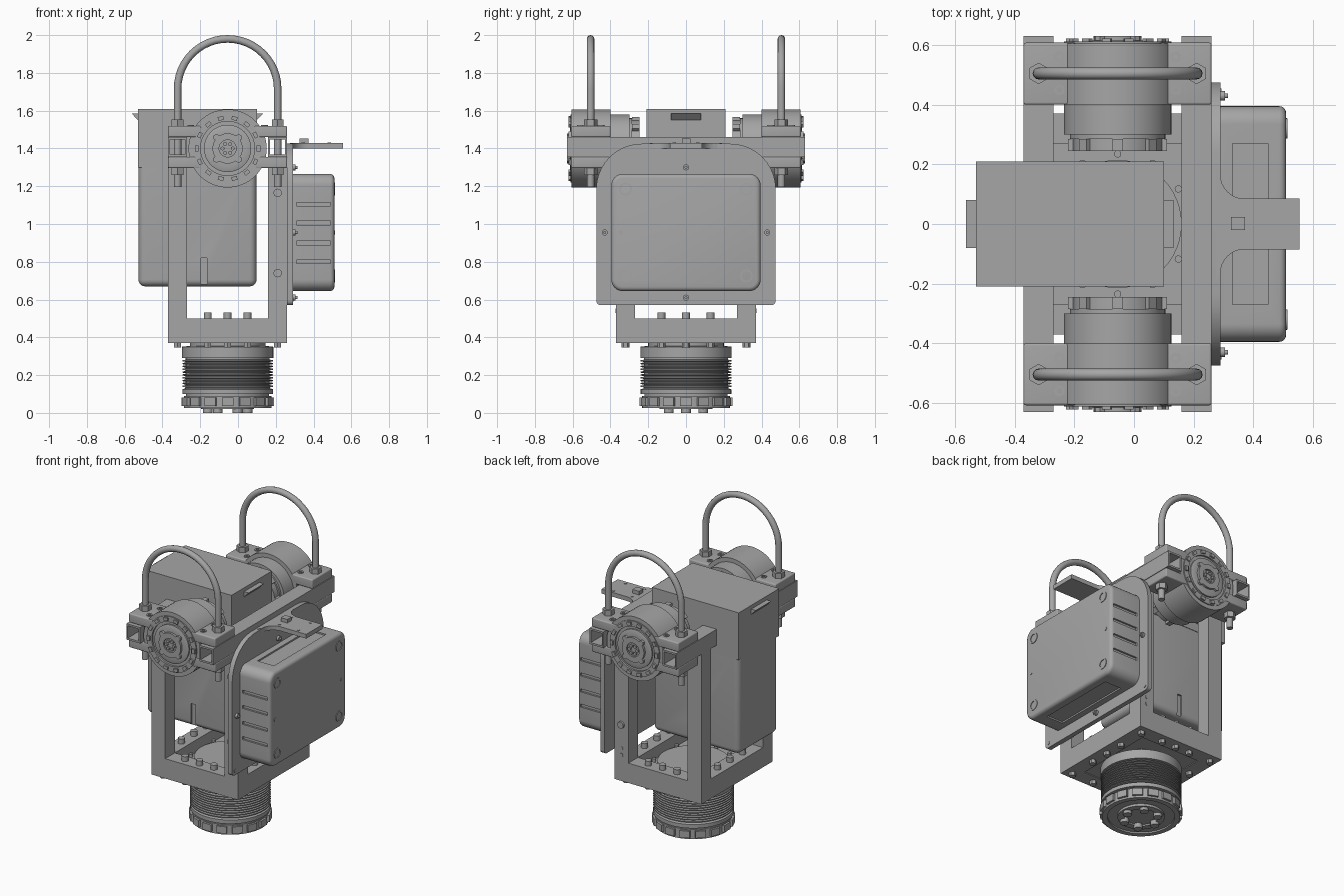
import bpy, bmesh
from math import radians, pi, sin, cos, tan
from mathutils import Vector, Matrix

if "Cube" in bpy.data.objects:
    bpy.data.objects.remove(bpy.data.objects["Cube"])

grey = bpy.data.materials.new("plain grey")
grey.use_nodes = True
grey.diffuse_color = (0.38, 0.38, 0.38, 1)
grey.node_tree.nodes["Principled BSDF"].inputs["Base Color"].default_value = grey.diffuse_color
made = []
CX, AZ = -0.055, 1.4          # shared motor axis
POSTS = (-0.32, 0.21)         # centre lines of the square tubes


def finish(bm, name):
    bmesh.ops.recalc_face_normals(bm, faces=bm.faces)
    me = bpy.data.meshes.new(name)
    bm.to_mesh(me)
    bm.free()
    me.materials.append(grey)
    ob = bpy.data.objects.new(name, me)
    bpy.context.collection.objects.link(ob)
    made.append(ob)
    return ob


def facing(direction):
    return Vector(direction).to_track_quat('Z', 'Y').to_matrix().to_4x4()


def boxes(name, spans, bevel=0, vertical_only=False):
    """Boxes given as (x0, x1, y0, y1, z0, z1)."""
    bm = bmesh.new()
    for x0, x1, y0, y1, z0, z1 in spans:
        mat = Matrix.Translation(((x0 + x1) / 2, (y0 + y1) / 2, (z0 + z1) / 2))
        bmesh.ops.create_cube(bm, size=1, matrix=mat @ Matrix.Diagonal((x1 - x0, y1 - y0, z1 - z0, 1)))
    if bevel:
        bm.normal_update()
        top = max(v.co.z for v in bm.verts)
        edges = [e for e in bm.edges
                 if not vertical_only or min(v.co.z for v in e.verts) < top - 0.001]
        bmesh.ops.bevel(bm, geom=edges, offset=bevel, segments=5, profile=0.5, affect='EDGES')
    return finish(bm, name)


def pins(name, centres, r, h, direction=(0, 0, 1), seg=16):
    """Cylinders that start at each centre and run along direction."""
    bm = bmesh.new()
    for c in centres:
        mat = Matrix.Translation(c) @ facing(direction) @ Matrix.Translation((0, 0, h / 2))
        bmesh.ops.create_cone(bm, cap_ends=True, segments=seg, radius1=r, radius2=r, depth=h, matrix=mat)
    return finish(bm, name)


def lathe(name, profile, centre, direction=(0, 0, 1), seg=64):
    bm = bmesh.new()
    vs = [bm.verts.new((r, 0, z)) for r, z in profile]
    edges = [bm.edges.new(p) for p in zip(vs, vs[1:])]
    bmesh.ops.spin(bm, geom=vs + edges, axis=(0, 0, 1), cent=(0, 0, 0), angle=2 * pi, steps=seg, use_duplicate=False)
    bmesh.ops.remove_doubles(bm, verts=bm.verts, dist=0.0005)
    bm.transform(Matrix.Translation(centre) @ facing(direction))
    return finish(bm, name)


def ring(n, r, start=0):
    return [(r * cos(start + i * 2 * pi / n), r * sin(start + i * 2 * pi / n)) for i in range(n)]


def teeth(name, n, r, size, centre, direction=(0, 0, 1)):
    """Small blocks set in a circle."""
    bm = bmesh.new()
    base = Matrix.Translation(centre) @ facing(direction)
    for i in range(n):
        mat = base @ Matrix.Rotation(i * 2 * pi / n, 4, 'Z') @ Matrix.Translation((r, 0, 0))
        bmesh.ops.create_cube(bm, size=1, matrix=mat @ Matrix.Diagonal((*size, 1)))
    return finish(bm, name)


def slab(name, half, z0, z1, x0, x1, r_low, r_high, end_round=0):
    """Rounded rectangle in the yz plane, extruded along x."""
    pts = []
    for sy, sz, r, a0 in ((1, 1, r_high, 0), (-1, 1, r_high, 90), (-1, 0, r_low, 180), (1, 0, r_low, 270)):
        cy, cz = sy * (half - r), (z1 - r if sz else z0 + r)
        for k in range(11):
            a = radians(a0 + 9 * k)
            pts.append((x0, cy + r * cos(a), cz + r * sin(a)))
    bm = bmesh.new()
    face = bm.faces.new([bm.verts.new(p) for p in pts])
    new = bmesh.ops.extrude_face_region(bm, geom=[face])["geom"]
    bmesh.ops.translate(bm, vec=(x1 - x0, 0, 0), verts=[v for v in new if isinstance(v, bmesh.types.BMVert)])
    if end_round:
        rim = [e for e in bm.edges if all(v.co.x > x1 - 1e-4 for v in e.verts)]
        bmesh.ops.bevel(bm, geom=rim, offset=end_round, segments=4, profile=0.5, affect='EDGES')
    return finish(bm, name)


def carve(ob, cutter):
    mod = ob.modifiers.new("cut", 'BOOLEAN')
    mod.object, mod.solver = cutter, 'EXACT'
    bpy.context.view_layer.update()
    ob.data = bpy.data.meshes.new_from_object(ob.evaluated_get(bpy.context.evaluated_depsgraph_get()))
    ob.modifiers.clear()
    made.remove(cutter)
    bpy.data.objects.remove(cutter)


# Base motor with cooling ribs
profile = [(0, 0.03), (0.1, 0.03), (0.1, 0.02), (0.14, 0.02), (0.14, 0.035), (0.2, 0.035), (0.2, 0.025),
           (0.232, 0.025), (0.232, 0.09), (0.22, 0.09), (0.22, 0.1), (0.24, 0.1), (0.24, 0.125), (0.225, 0.13)]
for i in range(10):
    z = 0.135 + i * 0.015
    profile += [(0.222, z), (0.24, z + 0.003), (0.24, z + 0.009), (0.222, z + 0.012)]
profile += [(0.222, 0.29), (0.242, 0.29), (0.242, 0.35), (0.2, 0.355), (0.2, 0.38), (0, 0.38)]
lathe("base_motor", profile, (CX, 0, 0))
teeth("base_motor_teeth", 16, 0.232, (0.026, 0.062, 0.045), (CX, 0, 0.06))
pins("base_motor_studs", [(CX + x, y, 0) for x, y in ring(6, 0.105)], 0.026, 0.04)

# Base frame
boxes("base_frame", [(x - 0.05, x + 0.05, -0.37, 0.37, 0.37, 0.5) for x in POSTS]
      + [(-0.27, 0.16, min(s * 0.27, s * 0.37), max(s * 0.27, s * 0.37), 0.37, 0.5) for s in (-1, 1)])
boxes("base_plate", [(-0.28, 0.17, -0.28, 0.28, 0.375, 0.42)])
pins("base_disc", [(CX, 0, 0.41)], 0.215, 0.025, seg=48)
pins("base_disc_bolts", [(CX + x, y, 0.41) for x, y in ring(12, 0.235)], 0.012, 0.03)
around = [(x, y) for x in POSTS for y in (-0.13, 0, 0.13)] + [(CX + x, y) for x in (-0.105, 0, 0.105) for y in (-0.32, 0.32)]
pins("frame_top_bolts", [(x, y, 0.495) for x, y in around], 0.021, 0.037)
under = around + [(x, y) for x in POSTS for y in (-0.32, 0.32)]
pins("frame_bottom_bolts", [(x, y, 0.346) for x, y in under], 0.021, 0.03, seg=6)

# Corner posts
boxes("corner_posts", [(x - 0.05, x + 0.05, y - 0.05, y + 0.05, 0.49, 1.36) for x in POSTS for y in (-0.32, 0.32)])
for s in (-1, 1):
    pins("post_screws", [(0.21, s * 0.365, z) for z in (0.74, 1.165)], 0.022, 0.018, (0, s, 0))
    pins("post_pins", [(0.21, s * 0.365, z) for z in (0.54, 0.585)], 0.012, 0.008, (0, s, 0))

# Hollow square rails
for x in POSTS:
    rail = boxes("top_rail", [(x - 0.05, x + 0.05, -0.63, 0.63, 1.355, 1.46)])
    carve(rail, boxes("rail_bore", [(x - 0.04, x + 0.04, -0.7, 0.7, 1.367, 1.448)]))

for s in (-1, 1):
    out = (0, s, 0)
    # Side motor with clamp ring
    lathe("side_motor", [(0, 0.255), (0.1, 0.255), (0.1, 0.245), (0.15, 0.245), (0.15, 0.285), (0.16, 0.285),
                         (0.16, 0.3), (0.18, 0.3), (0.18, 0.4), (0.207, 0.4), (0.207, 0.605), (0.18, 0.605),
                         (0.18, 0.612), (0.143, 0.612), (0.143, 0.6), (0.125, 0.6), (0.125, 0.61), (0.11, 0.615),
                         (0.08, 0.615), (0.08, 0.63), (0.045, 0.63), (0.045, 0.62), (0, 0.62)], (CX, 0, AZ), out)
    teeth("motor_inner_teeth", 8, 0.155, (0.022, 0.035, 0.04), (CX, s * 0.265, AZ), out)
    teeth("motor_rim_bolts", 14, 0.163, (0.02, 0.03, 0.012), (CX, s * 0.616, AZ), out)
    pins("motor_face_bolts", [(CX + x, s * 0.61, AZ + z) for x, z in ring(4, 0.083, pi / 4)], 0.018, 0.02, out, 6)
    pins("motor_hub", [(CX + x, s * 0.615, AZ + z) for x, z in ring(6, 0.027)], 0.011, 0.016, out, 6)
    y0, y1 = sorted((s * 0.4, s * 0.608))
    boxes("clamp_flanges", [(-0.37, CX - 0.14, y0, y1, z, z + 0.06) for z in (1.296, 1.46)]
          + [(CX + 0.14, 0.26, y0, y1, z, z + 0.06) for z in (1.296, 1.46)], 0.008)
    for x in (-0.25, 0.14):
        for y in (0.45, 0.56):
            lathe("flange_washer", [(0.009, 0), (0.018, 0), (0.018, 0.006), (0.009, 0.006), (0.009, 0)], (x, s * y, 1.519), seg=20)

    # U-bolt and nuts
    curve = bpy.data.curves.new("u_bolt", 'CURVE')
    curve.dimensions, curve.bevel_depth, curve.bevel_resolution, curve.use_fill_caps = '3D', 0.02, 4, True
    mid, rad, y = sum(POSTS) / 2, 0.265, s * 0.505
    path = [(POSTS[1], 1.195)] + [(mid + rad * cos(i * pi / 24), 1.715 + rad * sin(i * pi / 24)) for i in range(25)] + [(POSTS[0], 1.195)]
    spline = curve.splines.new('POLY')
    spline.points.add(len(path) - 1)
    for p, (x, z) in zip(spline.points, path):
        p.co = (x, y, z, 1)
    curve.materials.append(grey)
    temp = bpy.data.objects.new("u_bolt_path", curve)
    bpy.context.collection.objects.link(temp)
    bpy.context.view_layer.update()
    mesh = bpy.data.meshes.new_from_object(temp.evaluated_get(bpy.context.evaluated_depsgraph_get()))
    bpy.data.objects.remove(temp)
    rod = bpy.data.objects.new("u_bolt", mesh)
    bpy.context.collection.objects.link(rod)
    made.append(rod)
    pins("u_bolt_nuts", [(x, y, z) for x in POSTS for z in (1.26, 1.518)], 0.036, 0.036, seg=6)

# Large container: rounded body under a square cover
body = boxes("container_body", [(-0.527, 0.098, -0.207, 0.207, 0.67, 1.32)], 0.035, True)
carve(body, boxes("body_notch", [(-0.197, -0.165, y - 0.012, y + 0.012, 0.6, 0.82) for y in (-0.207, 0.207)]))
boxes("container_cover", [(-0.53, 0.1, -0.21, 0.21, 1.3, 1.61)])
for edge, s in ((-0.53, -1), (0.1, 1)):
    bm = bmesh.new()
    tri = bm.faces.new([bm.verts.new(p) for p in ((edge, -0.08, 1.55), (edge, -0.08, 1.585), (edge + s * 0.033, -0.08, 1.585))])
    new = bmesh.ops.extrude_face_region(bm, geom=[tri])["geom"]
    bmesh.ops.translate(bm, vec=(0, 0.16, 0), verts=[v for v in new if isinstance(v, bmesh.types.BMVert)])
    finish(bm, "cover_grip")

# Side plate and its electronics housing
slab("side_plate", 0.475, 0.57, 1.425, 0.26, 0.29, 0.025, 0.24)
housing = slab("housing", 0.395, 0.645, 1.265, 0.285, 0.51, 0.06, 0.06, 0.022)
slots = [(0.31, 0.49, s * 0.395 - 0.012, s * 0.395 + 0.012, z - 0.01, z + 0.01)
         for s in (-1, 1) for z in (0.8, 0.9, 1.005, 1.105)]
slots += [(0.33, 0.45, -0.27, 0.27, z - 0.01, z + 0.01) for z in (0.645, 1.265)]
carve(housing, boxes("housing_slots", slots))
for y in (-0.32, 0.32):
    for z in (0.725, 1.185):
        lathe("housing_foot", [(0, 0.001), (0.025, 0.001), (0.025, 0.005), (0.034, 0.005), (0.034, -0.005)], (0.509, y, z), (1, 0, 0), 32)
pins("housing_screws", [(0.505, y, 0.955) for y in (-0.345, 0.345)], 0.011, 0.008, (1, 0, 0))
rim = [(0, 0.61), (0, 1.3), (-0.43, 0.955), (0.43, 0.955)]
pins("plate_screws", [(0.28, y, z) for y, z in rim], 0.016, 0.025, (1, 0, 0))
pins("plate_screw_tips", [(0.3, y, z) for y, z in rim], 0.008, 0.015, (1, 0, 0))
pins("plate_pins", [(0.285, y, 0.6) for y in (-0.445, 0.445)], 0.01, 0.008, (1, 0, 0))

# Flared bracket tab with a small block
side = [(0.275, 0.19)] + [(0.37 - 0.08 * cos(a), 0.165 - 0.08 * sin(a)) for a in (i * pi / 16 for i in range(9))] + [(0.555, 0.085)]
bm = bmesh.new()
tab = bm.faces.new([bm.verts.new((x, y, 1.4)) for x, y in side + [(x, -y) for x, y in reversed(side)]])
new = bmesh.ops.extrude_face_region(bm, geom=[tab])["geom"]
bmesh.ops.translate(bm, vec=(0, 0, 0.028), verts=[v for v in new if isinstance(v, bmesh.types.BMVert)])
finish(bm, "bracket_tab")
boxes("tab_block", [(0.325, 0.372, -0.02, 0.024, 1.425, 1.452)])
pins("tab_rivets", [(x, y, 1.426) for x in (0.345, 0.483) for y in (-0.063, 0.063)], 0.009, 0.005)

# Smooth curved faces, keep edges sharp
bpy.ops.object.select_all(action='DESELECT')
for ob in made:
    ob.select_set(True)
bpy.context.view_layer.objects.active = made[0]
bpy.ops.object.shade_smooth_by_angle(angle=radians(35))
